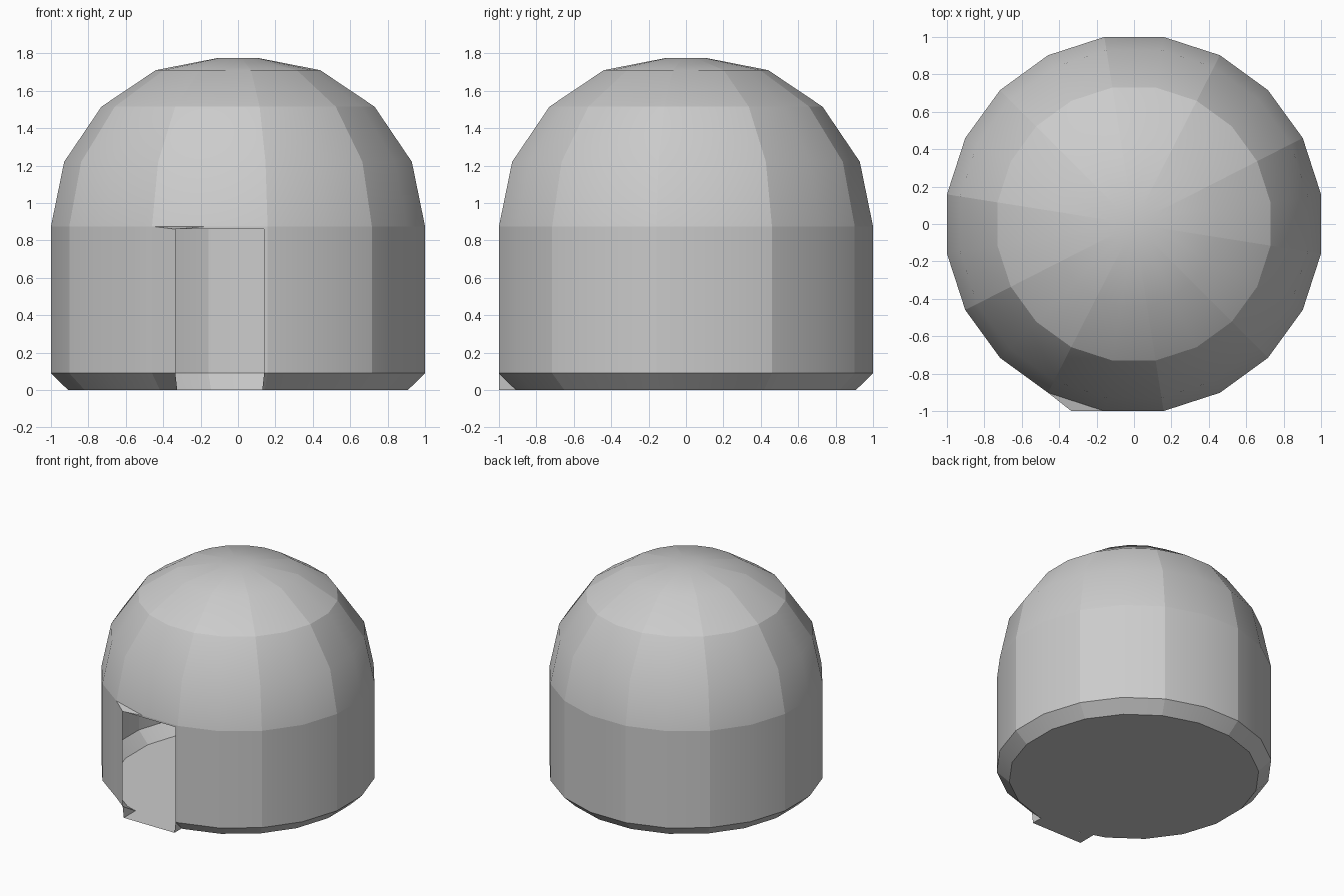
import bpy, bmesh, math

cube = bpy.data.objects.get("Cube")
if cube:
    bpy.data.objects.remove(cube, do_unlink=True)

# One plain grey for the whole shell
grey = bpy.data.materials.new("plain_grey")
grey.use_nodes = True
colour = (0.6, 0.6, 0.6, 1)
grey.diffuse_color = colour
grey.node_tree.nodes["Principled BSDF"].inputs["Base Color"].default_value = colour

SIDES = 20
R = 1 / math.cos(math.pi / SIDES)
TOP, SILL = 0.875, 0.09
PROFILE = [(0.92, 0), (R, SILL), (R, TOP), (0.941, 1.22),
           (0.739, 1.515), (0.445, 1.71), (0.11, 1.775)]
DOOR_SIDES = (13, 14)      # the two wall panels the doorway cuts

bm = bmesh.new()


def ring(r, z):
    step = 2 * math.pi / SIDES
    return [bm.verts.new((r * math.cos((k + 0.5) * step),
                          r * math.sin((k + 0.5) * step), z)) for k in range(SIDES)]


# Hollow thin shell: floor, chamfer, wall and dome
rings = [ring(r, z) for r, z in PROFILE]
for level, (low, high) in enumerate(zip(rings, rings[1:])):
    for k in range(SIDES):
        if level < 2 and k in DOOR_SIDES:
            continue
        n = (k + 1) % SIDES
        bm.faces.new((low[k], low[n], high[n], high[k]))
bm.faces.new(rings[0][::-1])
bm.faces.new(rings[-1])

# Doorway corners: head, sill, chamfer foot and front of the threshold
a, b, c = DOOR_SIDES[0], DOOR_SIDES[1], DOOR_SIDES[1] + 1
base, sill, eave = rings[:3]
vert = bm.verts.new
head_l, head_r = vert((-0.335, -1, 0.86)), vert((0.14, -1, 0.86))
sill_l, sill_r = vert((-0.335, -1, SILL)), vert((0.14, -1, SILL))
foot_l, foot_r = vert((-0.325, -0.85, 0)), vert((0.13, base[c].co.y, 0))
step_l, step_r = vert((-0.325, -1, 0)), vert((0.13, -1, 0))

for face in (
    (sill[a], sill_l, head_l, eave[a]),            # wall beside the door
    (sill_r, sill[c], eave[c], head_r),
    (head_l, head_r, eave[c], eave[b]),            # lintel
    (head_l, eave[b], eave[a]),
    (base[a], foot_l, sill_l, sill[a]),            # chamfer beside the door
    (foot_r, base[c], sill[c], sill_r),
    (foot_l, step_l, sill_l),                      # threshold cheeks
    (foot_r, sill_r, step_r),
    (foot_l, base[b], foot_r, step_r, step_l),     # threshold
):
    bm.faces.new(face)
bmesh.ops.recalc_face_normals(bm, faces=bm.faces)

# Smooth panels in pairs, with creases at the eave, the crown and every second rib
for f in bm.faces:
    f.smooth = True
for e in bm.edges:
    if len(e.link_faces) == 2 and e.calc_face_angle(0) > math.radians(30):
        e.smooth = False
for loop in (rings[2], rings[4]):
    for k in range(SIDES):
        e = bm.edges.get((loop[k - 1], loop[k]))
        if e:
            e.smooth = False
for low, high in zip(rings, rings[1:]):
    for k in range(1, SIDES, 2):
        e = bm.edges.get((low[k], high[k]))
        if e:
            e.smooth = False

mesh = bpy.data.meshes.new("domed_shelter")
bm.to_mesh(mesh)
bm.free()
mesh.materials.append(grey)
shelter = bpy.data.objects.new("domed_shelter", mesh)
bpy.context.collection.objects.link(shelter)
